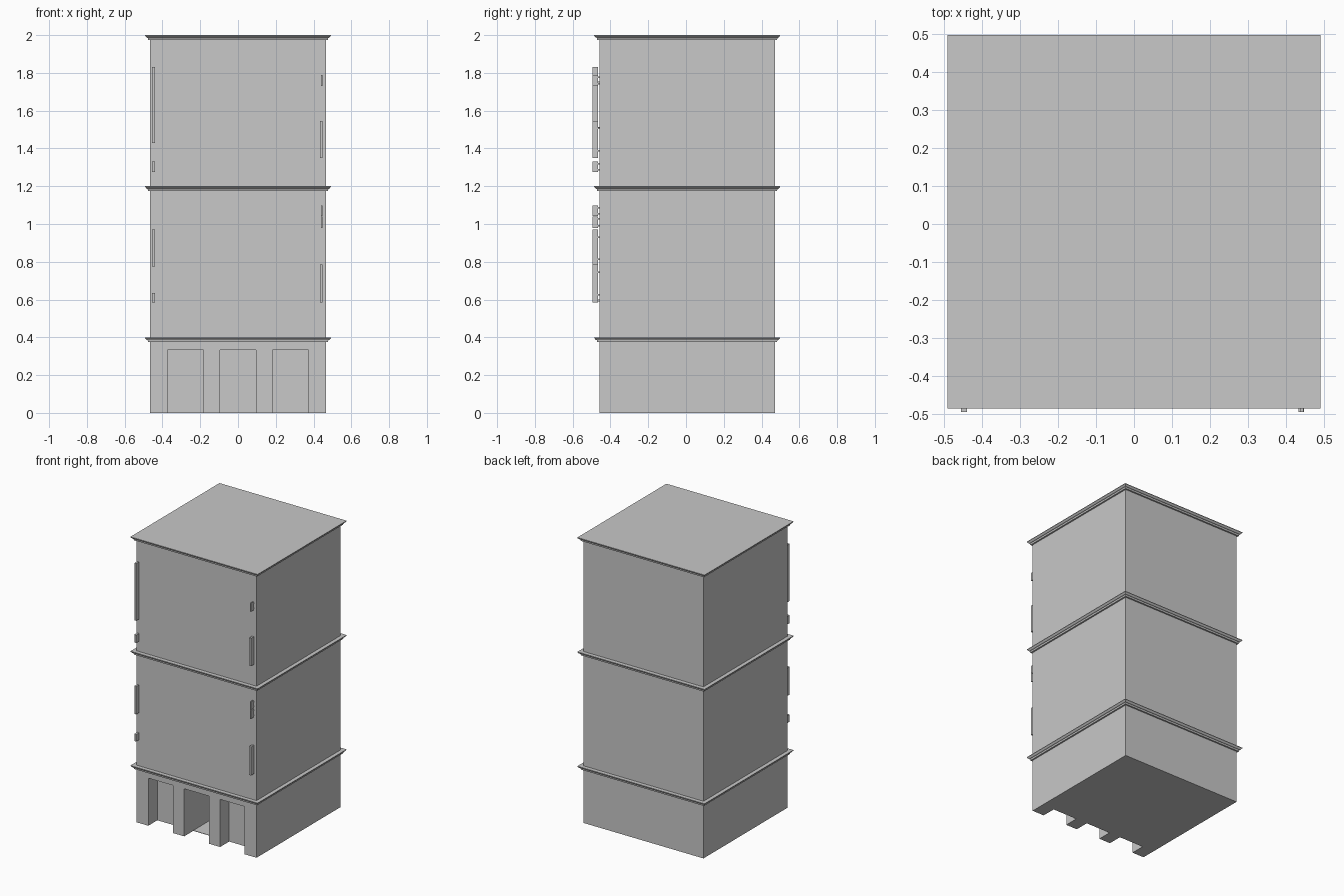
import bpy
import bmesh

cube = bpy.data.objects.get("Cube")
if cube:
    bpy.data.objects.remove(cube, do_unlink=True)

GREY = (0.58, 0.58, 0.58, 1.0)
CENTRE_Y = 0.006          # the shop signs push the walls back a little
WALL, LIP = 0.465, 0.492  # half widths of wall and cornice
FRONT = CENTRE_Y - WALL

stone = bpy.data.materials.new("plain_grey")
stone.use_nodes = True
stone.diffuse_color = GREY
stone.node_tree.nodes["Principled BSDF"].inputs["Base Color"].default_value = GREY


def add_object(name, bm):
    mesh = bpy.data.meshes.new(name)
    bmesh.ops.recalc_face_normals(bm, faces=bm.faces)
    bm.to_mesh(mesh)
    bm.free()
    mesh.materials.append(stone)
    obj = bpy.data.objects.new(name, mesh)
    bpy.context.collection.objects.link(obj)
    return obj


def square_loft(name, profile):
    """Stack square rings given as (half width, height) and cap both ends."""
    bm = bmesh.new()
    corners = ((-1, -1), (1, -1), (1, 1), (-1, 1))
    rings = [[bm.verts.new((sx * w, sy * w + CENTRE_Y, z)) for sx, sy in corners]
             for w, z in profile]
    for low, high in zip(rings, rings[1:]):
        for i in range(4):
            j = (i + 1) % 4
            bm.faces.new((low[i], low[j], high[j], high[i]))
    bm.faces.new(rings[0])
    bm.faces.new(rings[-1])
    return add_object(name, bm)


def add_box(bm, low, high):
    verts = bmesh.ops.create_cube(bm, size=1)["verts"]
    for v in verts:
        v.co = [(a + b) / 2 + c * (b - a) for a, b, c in zip(low, high, v.co)]


def storey(name, bottom, top):
    """Plain wall block crowned by a stepped, flared cornice."""
    return square_loft(name, [
        (WALL, bottom), (WALL, top - 0.026), (0.476, top - 0.026),
        (0.478, top - 0.015), (0.484, top - 0.013), (LIP, top - 0.004), (LIP, top)])


# Three stacked storeys
base = storey("ground_floor", 0.0, 0.4)
storey("middle_floor", 0.4, 1.2)
storey("upper_floor", 1.2, 2.0)


def carve(target, name, low, high):
    bm = bmesh.new()
    add_box(bm, low, high)
    cutter = add_object(name, bm)
    cutter.hide_render = True
    mod = target.modifiers.new(name, "BOOLEAN")
    mod.operation = "DIFFERENCE"
    mod.solver = "EXACT"
    mod.object = cutter
    bpy.context.view_layer.objects.active = target
    bpy.ops.object.modifier_apply(modifier=name)
    bpy.data.objects.remove(cutter, do_unlink=True)


# Three doorways, the middle one leading into a passage
DOOR_HALF, DOOR_TOP, RECESS = 0.095, 0.333, 0.1
for x in (-0.278, 0.0, 0.278):
    carve(base, "doorway_cutter", (x - DOOR_HALF, FRONT - 0.1, -0.1),
          (x + DOOR_HALF, FRONT + RECESS, DOOR_TOP))
carve(base, "passage_cutter", (-DOOR_HALF, FRONT + RECESS - 0.02, 0.003),
      (DOOR_HALF, FRONT + 0.5, DOOR_TOP))


def hanging_sign(name, x, width, bottom, top):
    """Projecting blade sign held to the wall by two small brackets."""
    bm = bmesh.new()
    back = FRONT - 0.006
    add_box(bm, (x - width / 2, -0.496, bottom), (x + width / 2, back, top))
    for share in (0.2, 0.8):
        z = bottom + share * (top - bottom)
        add_box(bm, (x - 0.002, back - 0.001, z - 0.004),
                (x + 0.002, FRONT + 0.002, z + 0.004))
    add_object(name, bm)


# Signs on the right and left edges of the front wall
for i, (bottom, top) in enumerate(((1.43, 1.83), (1.275, 1.33), (0.775, 0.97), (0.585, 0.635))):
    hanging_sign(f"right_sign_{i + 1}", -0.448, 0.015, bottom, top)
for i, (bottom, top) in enumerate(((1.35, 1.545), (0.585, 0.785))):
    hanging_sign(f"left_sign_{i + 1}", 0.441, 0.015, bottom, top)
for i, (bottom, top) in enumerate(((1.73, 1.788), (1.043, 1.098), (0.98, 1.039))):
    hanging_sign(f"left_small_sign_{i + 1}", 0.443, 0.008, bottom, top)
